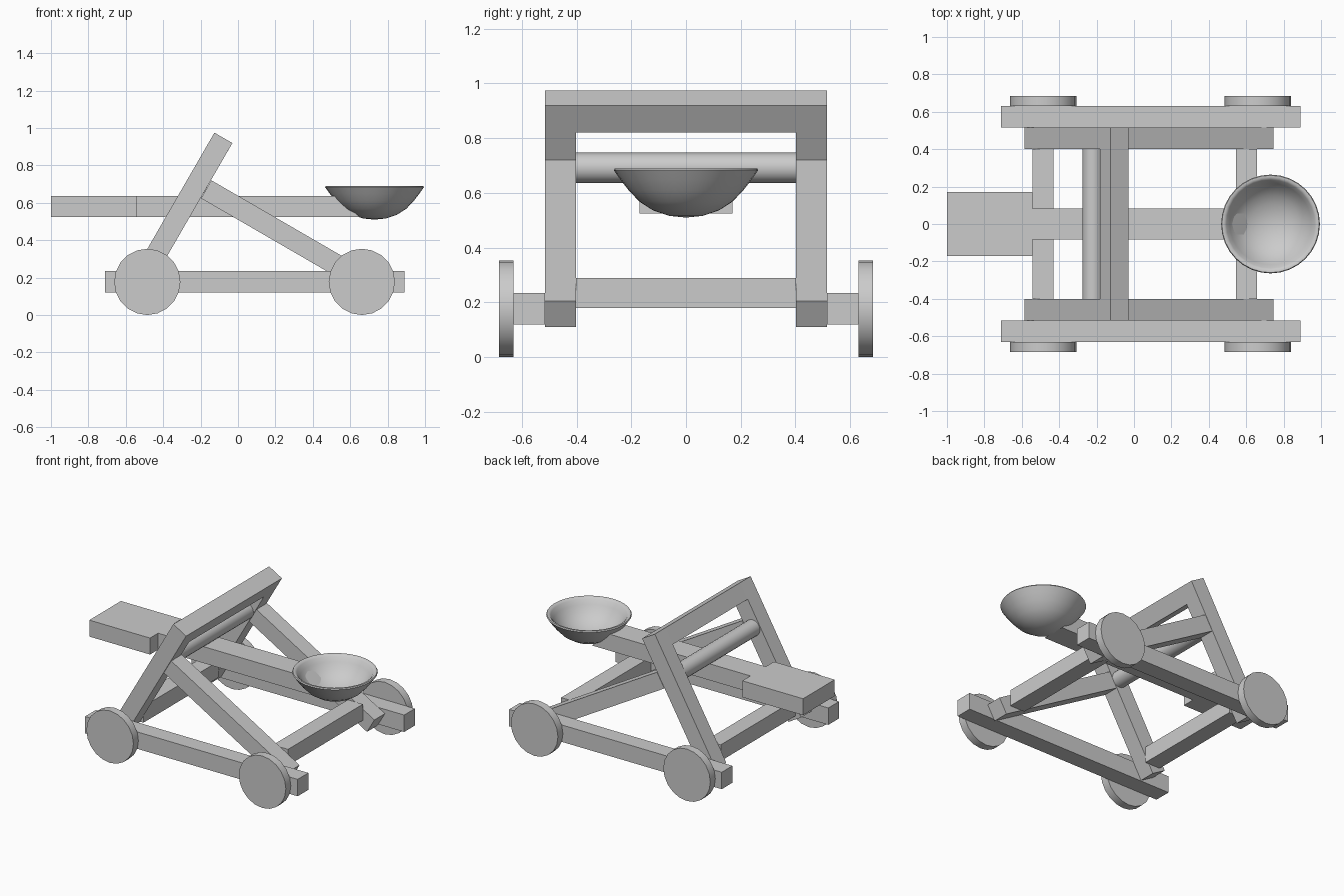
import bpy, bmesh
from math import pi, atan2, hypot
from mathutils import Matrix

if "Cube" in bpy.data.objects:
    bpy.data.objects.remove(bpy.data.objects["Cube"])


def add_mesh(name, bm, smooth=None):
    bmesh.ops.recalc_face_normals(bm, faces=bm.faces)
    me = bpy.data.meshes.new(name)
    bm.to_mesh(me)
    bm.free()
    ob = bpy.data.objects.new(name, me)
    bpy.context.collection.objects.link(ob)
    if smooth:
        bpy.ops.object.select_all(action='DESELECT')
        ob.select_set(True)
        bpy.context.view_layer.objects.active = ob
        bpy.ops.object.shade_smooth_by_angle(angle=smooth)
    return ob


def prism(name, outline, y0, y1):
    """Extrude an x-z outline from y0 to y1."""
    bm = bmesh.new()
    face = bm.faces.new([bm.verts.new((x, y0, z)) for x, z in outline])
    ext = bmesh.ops.extrude_face_region(bm, geom=[face])
    verts = [g for g in ext['geom'] if isinstance(g, bmesh.types.BMVert)]
    bmesh.ops.translate(bm, verts=verts, vec=(0, y1 - y0, 0))
    return add_mesh(name, bm)


def box(name, x0, x1, y0, y1, z0, z1):
    return prism(name, [(x0, z0), (x1, z0), (x1, z1), (x0, z1)], y0, y1)


def beam(name, a, b, width, y0, y1):
    """Square-ended plank running from a to b in the x-z plane."""
    dx, dz = b[0] - a[0], b[1] - a[1]
    l = hypot(dx, dz)
    nx, nz = -dz / l * width / 2, dx / l * width / 2
    pts = [(a[0] - nx, a[1] - nz), (b[0] - nx, b[1] - nz),
           (b[0] + nx, b[1] + nz), (a[0] + nx, a[1] + nz)]
    return prism(name, pts, y0, y1)


def rod(name, x, z, r, y0, y1, sides):
    bm = bmesh.new()
    m = Matrix.Translation((x, (y0 + y1) / 2, z)) @ Matrix.Rotation(pi / 2, 4, 'X')
    bmesh.ops.create_cone(bm, cap_ends=True, segments=sides, radius1=r, radius2=r,
                          depth=abs(y1 - y0), matrix=m)
    return add_mesh(name, bm, 0.6)


T = 0.111
TOP, FOOT = (-0.078, 0.947), (-0.537, 0.152)

# Mirrored side parts
for side, s in (("front", -1), ("back", 1)):
    box(side + "_rail", -0.71, 0.89, s * 0.515, s * 0.63, 0.12, 0.235)
    beam(side + "_upright", FOOT, TOP, T, s * 0.402, s * 0.515)
    beam(side + "_brace", (-0.17, 0.672), (0.717, 0.158), T, s * 0.402, s * 0.515)
    for end, x in (("left", -0.485), ("right", 0.662)):
        rod(f"{side}_{end}_wheel", x, 0.177, 0.177, s * 0.63, s * 0.684, 20)

# Cross members
beam("top_crossbar", (TOP[0] - 0.0565, TOP[1] - 0.098), TOP, T, -0.402, 0.402)
rod("pivot_bar", -0.22, 0.692, 0.055, -0.402, 0.402, 20)
box("left_crossbeam", -0.543, -0.43, -0.402, 0.402, 0.18, 0.29)
box("right_crossbeam", 0.545, 0.658, -0.402, 0.402, 0.18, 0.29)

# Throwing arm and counterweight
prism("throwing_arm", [(-0.545, 0.525), (0.65, 0.525), (0.52, 0.637), (-0.545, 0.637)],
      -0.083, 0.083)
box("counterweight", -1.0, -0.543, -0.17, 0.17, 0.525, 0.637)

# Bowl: revolved wall with rounded rim
profile = [(0, .51), (.06, .516), (.12, .536), (.17, .568), (.21, .61), (.24, .649),
           (.264, .683), (.26, .69), (.248, .69), (.236, .68), (.218, .65), (.19, .612),
           (.155, .58), (.11, .555), (.055, .538), (0, .533)]
bm = bmesh.new()
vs = [bm.verts.new((0.73 + r, 0, z)) for r, z in profile]
es = [bm.edges.new(p) for p in zip(vs, vs[1:])]
bmesh.ops.spin(bm, geom=vs + es, cent=(0.73, 0, 0), axis=(0, 0, 1),
               angle=2 * pi, steps=32, use_merge=False)
bmesh.ops.remove_doubles(bm, verts=bm.verts, dist=0.0005)
add_mesh("bowl", bm, 1.0)
